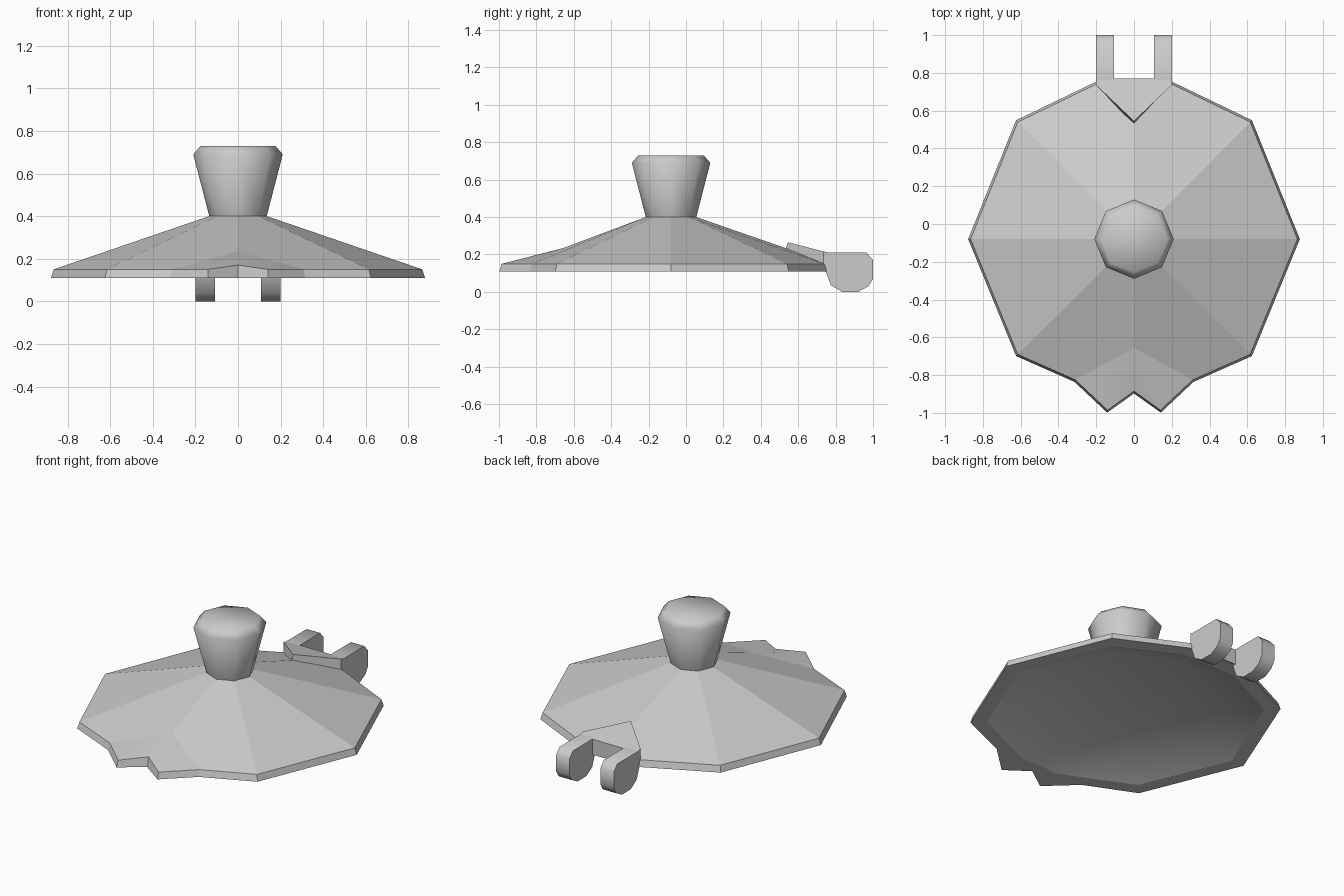
import bpy, bmesh, math

cube = bpy.data.objects.get("Cube")
if cube:
    bpy.data.objects.remove(cube)

CY = -0.08          # centre of the lid along y
RIM, BASE, CROWN = 0.15, 0.11, 0.40

metal = bpy.data.materials.new("plain_grey")
metal.use_nodes = True
grey = (0.6, 0.6, 0.6, 1)
metal.diffuse_color = grey
metal.node_tree.nodes["Principled BSDF"].inputs["Base Color"].default_value = grey


def finish(name, bm, mirror=False, smooth=None):
    bmesh.ops.recalc_face_normals(bm, faces=bm.faces)
    mesh = bpy.data.meshes.new(name)
    bm.to_mesh(mesh)
    bm.free()
    mesh.materials.append(metal)
    ob = bpy.data.objects.new(name, mesh)
    bpy.context.collection.objects.link(ob)
    if mirror:
        ob.modifiers.new("Mirror", 'MIRROR').use_clip = True
    if smooth:
        bpy.ops.object.select_all(action='DESELECT')
        ob.select_set(True)
        bpy.context.view_layer.objects.active = ob
        bpy.ops.object.shade_smooth_by_angle(angle=math.radians(smooth))
    return ob


def add_ring(bm, points, z):
    return [bm.verts.new((x, y, z)) for x, y in points]


def loft(bm, a, b, closed=False):
    for i in range(len(a) - (0 if closed else 1)):
        j = (i + 1) % len(a)
        bm.faces.new((a[i], a[j], b[j], b[i]))


def scaled(points, s):
    return [(x * s, CY + (y - CY) * s) for x, y in points]


def octagon(r, count):
    # points run clockwise from the back
    return [(r * math.sin(i * math.pi / 4), CY + r * math.cos(i * math.pi / 4))
            for i in range(count)]


# Lid shell: right half, with the pouring lip in front and the hinge edge behind
outline = [(0, 0.74), (0.2, 0.74), (0.615, 0.54), (0.865, CY),
           (0.615, -0.69), (0.31, -0.825), (0.14, -0.985), (0, -0.885)]
bm = bmesh.new()
crown = add_ring(bm, octagon(0.135, 5), CROWN)
crown[0].co.x = crown[4].co.x = 0
rim = add_ring(bm, outline, RIM)
rim[7].co.z = 0.17
foot = add_ring(bm, scaled(outline, 1.015), BASE)
back_fold = bm.verts.new((0, 0.545, 0.23))
front_fold = bm.verts.new((0, -0.655, 0.235))
for face in ((crown[0], back_fold, rim[1], rim[2], crown[1]),
             (back_fold, rim[0], rim[1]),
             (crown[1], rim[2], rim[3], crown[2]),
             (crown[2], rim[3], rim[4], crown[3]),
             (crown[3], rim[4], rim[5], front_fold, crown[4])):
    bm.faces.new(face)

# Softly shaded pouring lip
for a, b in ((rim[5], rim[6]), (rim[6], rim[7])):
    bm.faces.new((front_fold, a, b)).smooth = True
loft(bm, rim, foot)

# Flat lower edge of the shell
inner = [(0, 0.67), (0.18, 0.67), (0.56, 0.48), (0.79, CY),
         (0.56, -0.63), (0.28, -0.76), (0.12, -0.83), (0, -0.82)]
loft(bm, foot, add_ring(bm, inner, BASE))
finish("lid_shell", bm, mirror=True)

# Smooth hollow underside with a broad ceiling
bm = bmesh.new()
full = inner + [(-x, y) for x, y in reversed(inner[1:-1])]
low = add_ring(bm, full, BASE)
high = add_ring(bm, scaled(full, 0.7), 0.2)
loft(bm, low, high, closed=True)
bm.faces.new(high)
lining = finish("lid_lining", bm, smooth=60)
if sum(p.normal.z for p in lining.data.polygons) > 0:
    lining.data.flip_normals()

# Knob
bm = bmesh.new()
rings = [add_ring(bm, octagon(r, 8), z)
         for r, z in ((0.135, CROWN), (0.21, 0.69), (0.175, 0.73))]
for a, b in zip(rings, rings[1:]):
    loft(bm, a, b, closed=True)
bm.faces.new(rings[0])
bm.faces.new(rings[-1])
finish("knob", bm, smooth=53)

# Hinge plate: a wedge pointing to the knob, its tip spreading at the foot
bm = bmesh.new()
plan = [(0, 0.545), (0.2, 0.735), (0.2, 0.77), (-0.2, 0.77), (-0.2, 0.735)]
top = [bm.verts.new((x, y, 0.265 - 0.255 * (y - 0.545))) for x, y in plan]
under = [bm.verts.new((x, y, 0.21 - 0.44 * (y - 0.545))) for x, y in plan]
under[0].co.y -= 0.02
loft(bm, top, under, closed=True)
bm.faces.new(top)
bm.faces.new(under)
finish("hinge_plate", bm)

# Hinge prongs: rounded side profile, given width
profile = [(0.735, 0.21), (0.965, 0.21), (1.0, 0.17), (1.0, 0.07), (0.975, 0.03),
           (0.92, 0.0), (0.835, 0.0), (0.775, 0.035), (0.75, 0.1), (0.735, 0.13)]
for name, side in (("left_hinge_prong", 1), ("right_hinge_prong", -1)):
    bm = bmesh.new()
    sides = [[bm.verts.new((side * x, y, z)) for y, z in profile] for x in (0.107, 0.2)]
    loft(bm, *sides, closed=True)
    for ring in sides:
        bm.faces.new(ring)
    finish(name, bm, smooth=50)
